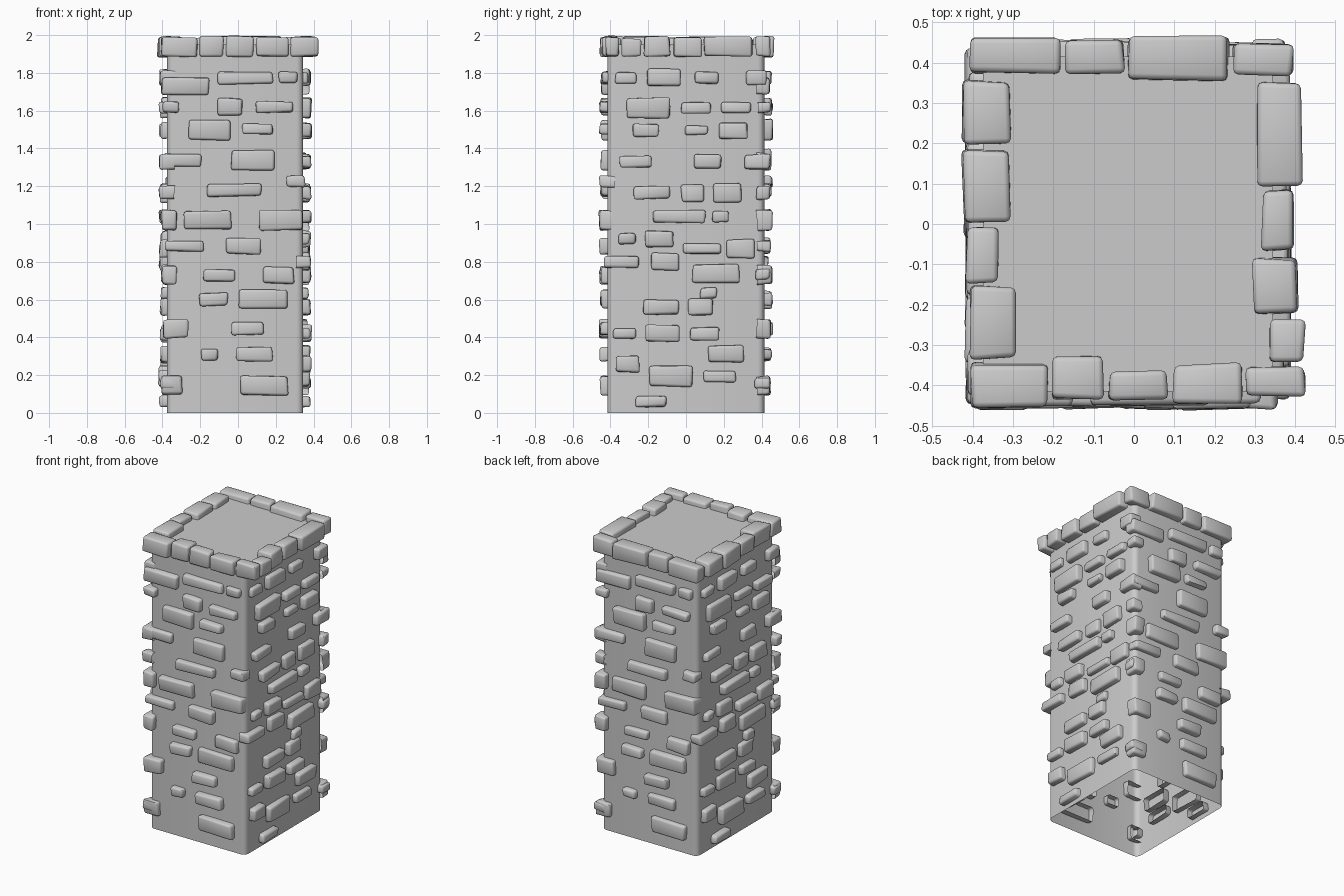
import bpy, bmesh, random
from math import pi
from mathutils import Matrix, Vector

if "Cube" in bpy.data.objects:
    bpy.data.objects.remove(bpy.data.objects["Cube"])

random.seed(4)
X0, X1, Y0, Y1, TOP = -0.375, 0.345, -0.415, 0.415, 1.95
CX = (X0 + X1) / 2

# stone courses in hundredths: middle height, then (start, end, stone height)
FRONT = [
    (177.5, (-11, 19, 8), (21, 32, 7)),
    (173, (-41, -15, 10)),
    (162, (-41, -31, 7), (-11, 3, 10), (9, 30, 7)),
    (150, (-27, -3, 12), (2, 19, 7)),
    (134, (-40, -19, 8), (-4, 20, 12)),
    (122.5, (25, 36, 7)),
    (118, (-17, 13, 8)),
    (102, (-41, -32, 12), (-29, -3, 11), (11, 35, 12)),
    (88.5, (-39, -18, 7), (-7, 13, 10)),
    (73, (-41, -32, 11), (-19, -1, 7), (13, 30, 10)),
    (60, (-21, -5, 8), (0, 27, 11)),
    (44.5, (-40, -26, 11), (-4, 14, 8)),
    (31, (-20, -10, 7), (-2, 19, 9)),
    (14.5, (-41, -29, 11), (1, 27, 11)),
]
RIGHT = [
    (177.5, (-38, -26, 7), (-21, -2, 10), (4, 18, 8), (31, 43, 9)),
    (161.5, (-32, -8, 12), (-3, 14, 7), (18, 35, 7)),
    (149.5, (-29, -14, 8), (-1, 12, 6), (17, 33, 10)),
    (133, (-36, -18, 7), (4, 19, 9), (30, 45, 9)),
    (116.5, (-28, -8, 8), (-3, 10, 10), (14, 30, 11), (37, 45, 8)),
    (104, (-18, 11, 8), (13, 23, 7)),
    (92, (-36, -26, 7), (-22, -6, 10)),
    (87, (-2, 19, 7), (21, 37, 11)),
    (80, (-44, -24, 7), (-19, -3, 10)),
    (73.5, (3, 29, 11), (36, 45, 7)),
    (63.5, (7, 17, 7)),
    (56, (-23, -3, 9), (1, 15, 10)),
    (42, (-39, -26, 7), (-22, -3, 10), (2, 18, 8)),
    (31, (11, 31, 10)),
    (26, (-38, -24, 10)),
    (19.5, (-20, 4, 12), (9, 27, 7)),
    (15.5, (36, 45, 7)),
    (6, (-27, -10, 7)),
]
# rim stones seen from above in hundredths: x0, x1, y0, y1
RIM = [
    (-41, -21, -46, -34), (-21, -7, -44, -32), (-7, 9, -44, -36), (9, 27, -45, -34),
    (27, 43, -43, -35), (-41, -18, 37, 47), (-18, -2, 37, 46), (-2, 24, 35, 47),
    (24, 40, 36, 45), (-43, -30, 19, 36), (-43, -30, 0, 19), (-42, -33, -15, 0),
    (-41, -29, -34, -15), (30, 42, 9, 36), (31, 40, -7, 9), (29, 41, -23, -8),
    (33, 43, -35, -23),
]


def add_stone(target, lo, hi, open_dir=None):
    """One irregular rounded block, optionally open at the hidden back."""
    bm = bmesh.new()
    bmesh.ops.create_cube(bm, size=1)
    lo, hi = Vector(lo), Vector(hi)
    for v in bm.verts:
        for i in range(3):
            inset = random.uniform(0, 0.012)
            v.co[i] = lo[i] + inset if v.co[i] < 0 else hi[i] - inset
    bm.normal_update()
    if open_dir:
        back = max(bm.faces, key=lambda f: f.normal.dot(Vector(open_dir)))
        bmesh.ops.delete(bm, geom=[back], context='FACES_ONLY')
    edges = [e for e in bm.edges if not e.is_boundary]
    bmesh.ops.bevel(bm, geom=edges, offset=0.013, segments=2, profile=0.5, affect='EDGES')
    tmp = bpy.data.meshes.new("stone")
    bm.to_mesh(tmp)
    target.from_mesh(tmp)
    bm.free()
    bpy.data.meshes.remove(tmp)


def finish(bm, name):
    mesh = bpy.data.meshes.new(name)
    bm.to_mesh(mesh)
    bm.free()
    for p in mesh.polygons:
        p.use_smooth = True
    mesh.set_sharp_from_angle(angle=0.9)
    ob = bpy.data.objects.new(name, mesh)
    bpy.context.collection.objects.link(ob)


# rounded hollow core, open underneath
bm = bmesh.new()
bmesh.ops.create_cube(bm, size=1)
for v in bm.verts:
    v.co = (X0 if v.co.x < 0 else X1, Y0 if v.co.y < 0 else Y1, 0 if v.co.z < 0 else TOP)
uprights = [e for e in bm.edges if abs(e.verts[0].co.z - e.verts[1].co.z) > 1]
bmesh.ops.bevel(bm, geom=uprights, offset=0.035, segments=4, profile=0.5, affect='EDGES')
bm.normal_update()
bmesh.ops.delete(bm, geom=[f for f in bm.faces if f.normal.z < -0.9], context='FACES_ONLY')
finish(bm, "pillar_core")

# wall stones, each pattern turned half round for the opposite wall
half_turn = (Matrix.Translation((CX, 0, 0)) @ Matrix.Rotation(pi, 4, 'Z')
             @ Matrix.Translation((-CX, 0, 0)))
for courses, name, turned in ((FRONT, "front", False), (FRONT, "back", True),
                              (RIGHT, "right", False), (RIGHT, "left", True)):
    bm = bmesh.new()
    for mid, *stones in courses:
        for a, b, h in stones:
            a, b = a / 100, b / 100
            z0, z1 = (mid - h / 2) / 100, (mid + h / 2) / 100
            out = random.uniform(0.036, 0.05)
            if courses is FRONT:
                add_stone(bm, (a, Y0 - out, z0), (b, Y0 + 0.045, z1), (0, 1, 0))
            else:
                add_stone(bm, (X1 - 0.045, a, z0), (X1 + out, b, z1), (-1, 0, 0))
    if turned:
        bm.transform(half_turn)
    finish(bm, name + "_stones")

# ring of rim stones
bm = bmesh.new()
for rim in RIM:
    x0, x1, y0, y1 = (v / 100 for v in rim)
    add_stone(bm, (x0, y0, 1.88), (x1, y1, random.uniform(1.99, 2.003)))
finish(bm, "rim_stones")
